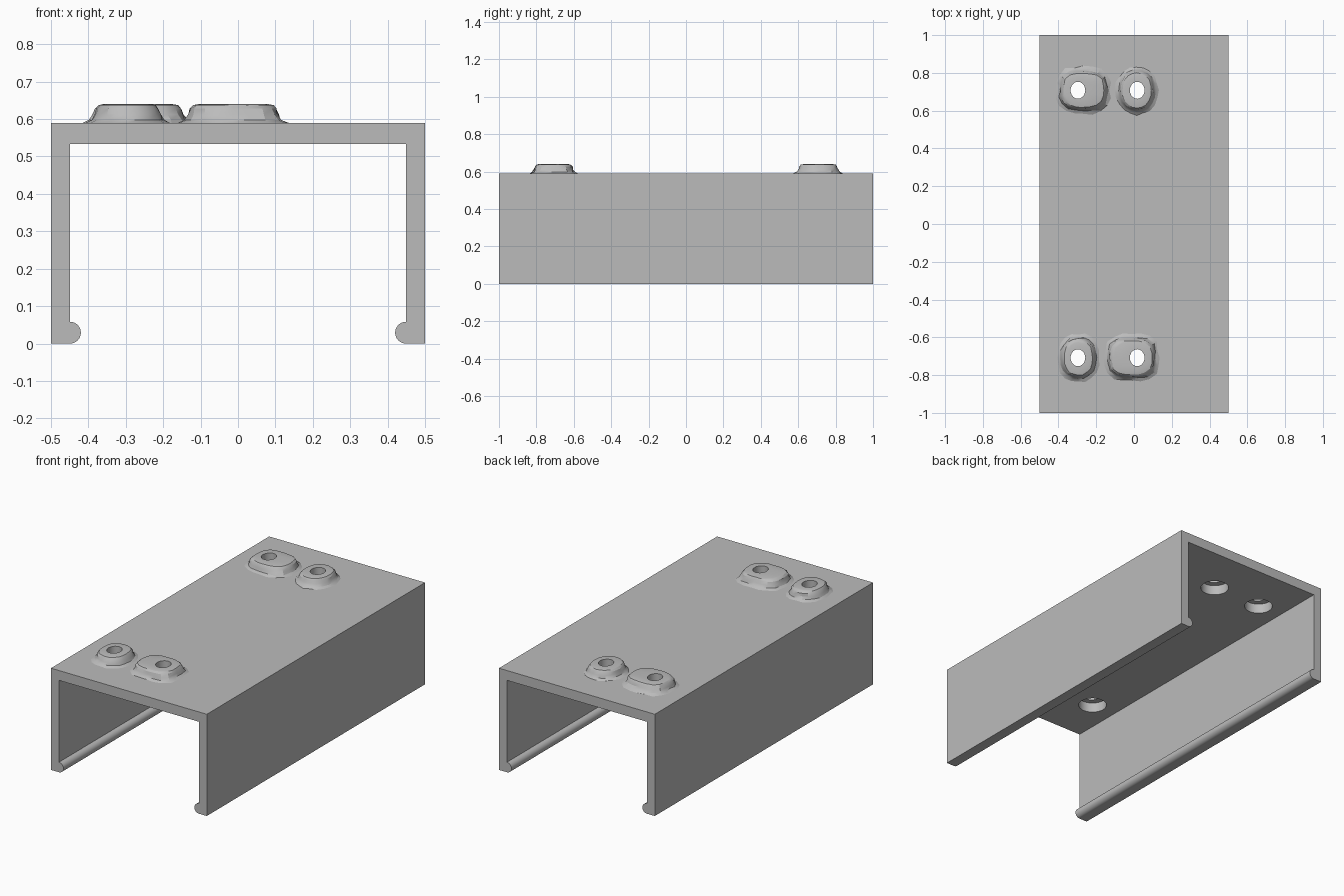
import bpy, bmesh, math, random

random.seed(4)
cube = bpy.data.objects.get("Cube")
if cube:
    bpy.data.objects.remove(cube, do_unlink=True)

grey = bpy.data.materials.new("plain grey")
grey.use_nodes = True
grey.diffuse_color = (0.5, 0.5, 0.5, 1)
grey.node_tree.nodes["Principled BSDF"].inputs["Base Color"].default_value = (0.5, 0.5, 0.5, 1)

TOP, DECK_UNDER, BOSS_TOP = 0.59, 0.533, 0.64
SIDES = 20


def make_object(name, bm, angle=30):
    bmesh.ops.recalc_face_normals(bm, faces=bm.faces)
    mesh = bpy.data.meshes.new(name)
    bm.to_mesh(mesh)
    bm.free()
    mesh.materials.append(grey)
    obj = bpy.data.objects.new(name, mesh)
    bpy.context.collection.objects.link(obj)
    smooth(obj, angle)
    return obj


def smooth(obj, angle):
    bpy.ops.object.select_all(action="DESELECT")
    obj.select_set(True)
    bpy.context.view_layer.objects.active = obj
    bpy.ops.object.shade_smooth_by_angle(angle=math.radians(angle))


# Channel: half profile with a round bead at the foot, mirrored and extruded
half = [(0.5, TOP), (0.5, 0)]
bead = 0.029
for i in range(17):
    a = -math.pi / 2 - math.pi * i / 16
    half.append((0.449 + bead * math.cos(a), bead + bead * math.sin(a)))
half.append((0.449, DECK_UNDER))
profile = half + [(-x, z) for x, z in reversed(half)]
bm = bmesh.new()
face = bm.faces.new([bm.verts.new((x, -1, z)) for x, z in profile])
swept = bmesh.ops.extrude_face_region(bm, geom=[face])
bmesh.ops.translate(bm, vec=(0, 2, 0),
                    verts=[v for v in swept["geom"] if isinstance(v, bmesh.types.BMVert)])
channel = make_object("channel", bm)


def ring(bm, cx, cy, rx, ry, z, power=2.0, jitter=0.0, turn=1):
    """One closed loop of a rounded outline."""
    verts = []
    for i in range(SIDES):
        a = 2 * math.pi * i / SIDES
        c, s = math.cos(a), math.sin(a)
        k = (abs(c) ** power + abs(s) ** power) ** (-1 / power)
        k *= 1 + random.uniform(-jitter, jitter)
        verts.append(bm.verts.new((cx + turn * rx * k * c, cy + turn * ry * k * s, z)))
    return verts


def boss(name, hole, centre, rx, ry, power, turn):
    """Hammered raised boss with a flared foot and a screw hole."""
    bm = bmesh.new()
    loops = [ring(bm, *hole, 0.039, 0.045, TOP, turn=turn)]
    # inset from the foot outline, height, roughness
    steps = [(0, 0, 0.05), (0.014, 0.008, 0.05), (0.022, 0.022, 0.03),
             (0.028, 0.038, 0.03), (0.036, 0.047, 0.03), (0.05, 0.05, 0.04)]
    for inset, height, rough in steps:
        loops.append(ring(bm, *centre, rx - inset, ry - inset, TOP + height, power, rough, turn))
    loops.append(ring(bm, *hole, 0.039, 0.045, BOSS_TOP, turn=turn))
    for k, low in enumerate(loops):
        high = loops[(k + 1) % len(loops)]
        for i in range(SIDES):
            j = (i + 1) % SIDES
            bm.faces.new((low[i], low[j], high[j], high[i]))
    make_object(name, bm, 25)


# Two bosses at each end, the back pair turned half round
holes = []
for end, turn in (("front", 1), ("back", -1)):
    def place(x, y):
        return (-0.14 + turn * x, turn * y)
    small, large = place(-0.157, -0.708), place(0.157, -0.708)
    boss(end + "_small_boss", small, place(-0.155, -0.708), 0.112, 0.128, 2.2, turn)
    boss(end + "_large_boss", large, place(0.128, -0.708), 0.142, 0.125, 3.2, turn)
    holes += [small, large]

# Wide round recesses through the deck below each boss
bm = bmesh.new()
for x, y in holes:
    disc = bmesh.ops.create_cone(bm, cap_ends=True, segments=32,
                                 radius1=0.076, radius2=0.076, depth=0.12)
    bmesh.ops.translate(bm, vec=(x, y, 0.56), verts=disc["verts"])
cutter = make_object("recess_cutter", bm)
cut = channel.modifiers.new("recesses", "BOOLEAN")
cut.object = cutter
cut.solver = "EXACT"
bpy.context.view_layer.objects.active = channel
bpy.ops.object.modifier_apply(modifier=cut.name)
bpy.data.objects.remove(cutter, do_unlink=True)
smooth(channel, 30)
